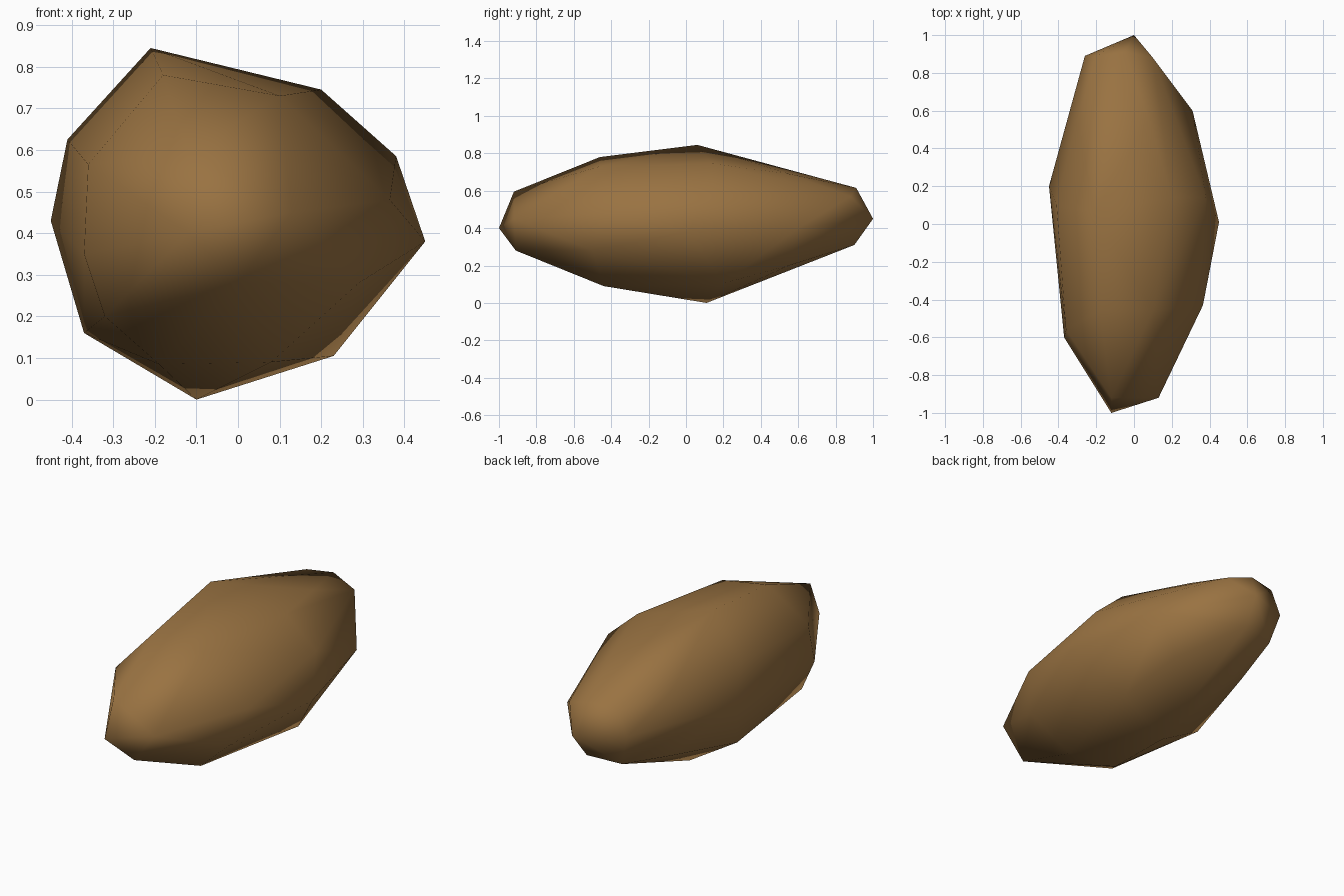
import bpy, bmesh

if "Cube" in bpy.data.objects:
    bpy.data.objects.remove(bpy.data.objects["Cube"])

# Cross-sections from the front tip to the back tip: (x, y, z) corners of each ring
front_end = [(-.12, -1, .40), (.13, -.92, .45), (-.12, -.92, .595), (0, -.91, .28)]
front_ring = [(-.18, -.46, .78), (.10, -.46, .73), (.365, -.43, .48), (.29, -.50, .28),
              (.08, -.44, .09), (-.19, -.38, .085), (-.32, -.56, .2), (-.37, -.60, .35),
              (-.36, -.56, .565)]
middle_ring = [(-.21, .06, .845), (.20, .14, .745), (.38, .14, .585), (.45, .01, .38),
               (.23, .20, .105), (-.10, .11, 0), (-.37, .08, .16), (-.45, .20, .43),
               (-.41, .10, .625)]
back_ring = [(.08, .55, .69), (.31, .60, .40), (.18, .55, .20), (-.28, .55, .24), (-.30, .55, .61)]
back_end = [(-.05, .91, .615), (.10, .88, .57), (-.20, .89, .60), (-.26, .89, .47),
            (-.21, .86, .295), (-.02, .90, .31), (0, 1, .45)]

# Boulder: one faceted skin wrapped over the rings
bm = bmesh.new()
for ring in (front_end, front_ring, middle_ring, back_ring, back_end):
    for corner in ring:
        bm.verts.new(corner)
hull = bmesh.ops.convex_hull(bm, input=bm.verts[:])
inner = [v for v in bm.verts if not v.link_faces]
bmesh.ops.delete(bm, geom=inner, context='VERTS')
bmesh.ops.recalc_face_normals(bm, faces=bm.faces[:])
for face in bm.faces:
    face.smooth = True

mesh = bpy.data.meshes.new("boulder")
bm.to_mesh(mesh)
bm.free()
boulder = bpy.data.objects.new("boulder", mesh)
bpy.context.collection.objects.link(boulder)

# Single earthy brown
brown = bpy.data.materials.new("earth brown")
brown.diffuse_color = (.32, .17, .054, 1)
brown.use_nodes = True
brown.node_tree.nodes["Principled BSDF"].inputs["Base Color"].default_value = brown.diffuse_color
mesh.materials.append(brown)
